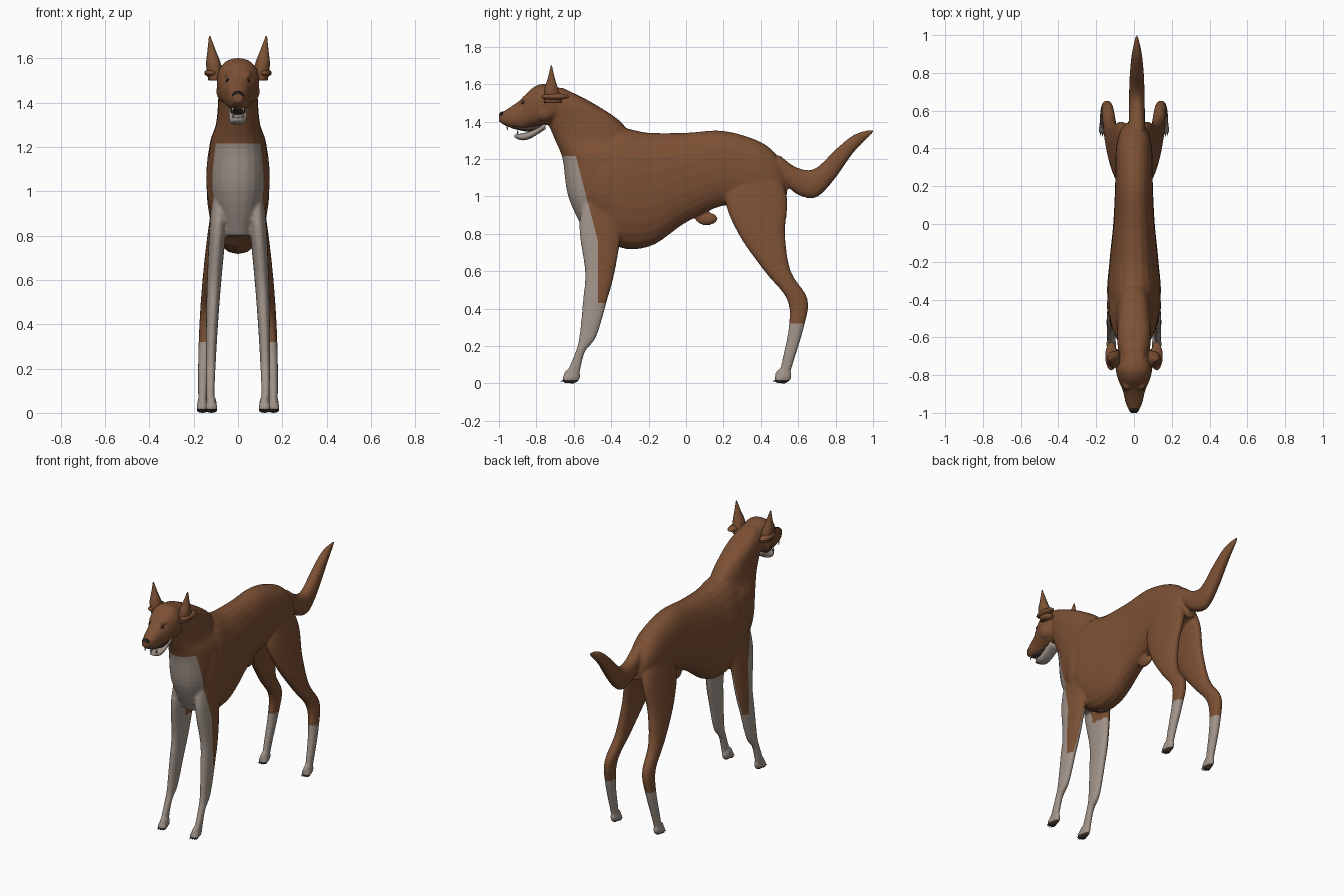
import bpy, bmesh, math
from mathutils import Matrix, Vector

cube = bpy.data.objects.get("Cube")
if cube:
    bpy.data.objects.remove(cube, do_unlink=True)


def material(name, red, green, blue):
    mat = bpy.data.materials.new(name)
    mat.use_nodes = True
    mat.diffuse_color = (red, green, blue, 1)
    shader = mat.node_tree.nodes["Principled BSDF"]
    shader.inputs["Base Color"].default_value = (red, green, blue, 1)
    shader.inputs["Roughness"].default_value = 0.8
    return mat


BROWN = material("brown coat", 0.2, 0.08, 0.034)
PALE = material("pale coat", 0.36, 0.3, 0.26)
DARK = material("dark pads", 0.045, 0.03, 0.025)
BLACK = material("black nose and eyes", 0.015, 0.013, 0.012)
TOOTH = material("tooth ivory", 0.5, 0.45, 0.4)


def smooth_rows(rows, steps=5):
    """Pass a smooth curve through the given cross-sections."""
    points = [Vector(row) for row in [rows[0], *rows, rows[-1]]]
    for before, start, end, after in zip(points, points[1:], points[2:], points[3:]):
        lead, trail = (end - before) / 2, (after - start) / 2
        for step in range(steps):
            t = step / steps
            blend = t * t * (3 - 2 * t)
            yield (start.lerp(end, blend) + lead * (t * (1 - t) ** 2)
                   - trail * (t * t * (1 - t)))
    yield points[-1]


def loft(bm, axis, rows, centre=lambda position: 0, side=1, sides=24):
    """Rows hold position along the axis, low edge, high edge and half width."""
    rings = []
    for position, low, high, width in smooth_rows(rows):
        ring = []
        for corner in range(sides):
            angle = math.tau * corner / sides
            across, along = (math.copysign(abs(wave) ** 0.87, wave)
                             for wave in (math.cos(angle), math.sin(angle)))
            x = side * centre(position) + max(width, 0.002) * across
            edge = (low + high) / 2 + (high - low) / 2 * along
            ring.append(bm.verts.new((x, position, edge) if axis == "y" else (x, edge, position)))
        rings.append(ring)
    for ring, following in zip(rings, rings[1:]):
        for corner in range(sides):
            neighbour = (corner + 1) % sides
            bm.faces.new((ring[corner], ring[neighbour], following[neighbour], following[corner]))
    bm.faces.new(rings[0])
    bm.faces.new(rings[-1])


def ball(bm, location, size):
    bmesh.ops.create_uvsphere(bm, u_segments=16, v_segments=10, radius=1,
                              matrix=Matrix.LocRotScale(Vector(location), None, Vector(size)))


def spike(bm, location, turn):
    place = Matrix.Translation(Vector(location)) @ Matrix.Rotation(turn, 4, "X")
    bmesh.ops.create_cone(bm, cap_ends=True, segments=8, radius1=0.006, radius2=0.001,
                          depth=0.025, matrix=place)


def toes():
    """Give every toe's side, centre line, paw front and setback."""
    for side in (1, -1):
        for x, front in ((.12, -.665), (.16, .47)):
            for step in (-1.5, -.5, .5, 1.5):
                yield side * x + step * .012, front + abs(step) * .006


def finish(name, bm, *mats):
    bmesh.ops.recalc_face_normals(bm, faces=bm.faces[:])
    mesh = bpy.data.meshes.new(name)
    bm.to_mesh(mesh)
    bm.free()
    for mat in mats:
        mesh.materials.append(mat)
    mesh.shade_smooth()
    obj = bpy.data.objects.new(name, mesh)
    bpy.context.collection.objects.link(obj)
    return obj


skin = bmesh.new()

# Trunk from rump to breastbone
loft(skin, "y", [(.54, 1, 1.1, .03), (.5, 1, 1.2, .07), (.4, .95, 1.29, .095), (.2, .95, 1.35, .1),
                 (0, .86, 1.34, .11), (-.2, .73, 1.34, .13), (-.4, .75, 1.36, .14), (-.6, 1, 1.2, .08)])

# Chest and neck
loft(skin, "z", [(.8, -.54, -.3, .07), (1, -.63, -.2, .13), (1.2, -.66, -.2, .13), (1.3, -.7, -.28, .1),
                 (1.4, -.74, -.35, .09), (1.5, -.76, -.5, .085), (1.58, -.78, -.66, .05)])

# Skull and upper muzzle
loft(skin, "y", [(-.62, 1.4, 1.56, .06), (-.75, 1.38, 1.6, .095), (-.82, 1.37, 1.58, .085),
                 (-.88, 1.36, 1.52, .06), (-.95, 1.37, 1.47, .043), (-1, 1.4, 1.44, .02)])

# Tail, tapering quickly near the tip
tail = [(.5, 1.1, 1.22), (.58, 1.02, 1.16), (.66, .99, 1.14), (.72, 1.01, 1.17),
        (.8, 1.1, 1.25), (.9, 1.24, 1.33), (1, 1.34, 1.36)]
loft(skin, "y", [(y, low, high, .005 + .038 * (1 - y ** 8)) for y, low, high in tail],
     lambda y: .015)

# Belly sheath
ball(skin, (0, .11, .88), (.02, .06, .035))

# Leg outlines by height, with width and stance growing by rule
hind = [(1.2, .3, .46), (1, .21, .54), (.8, .28, .53), (.6, .42, .56),
        (.45, .54, .65), (.3, .55, .63), (.1, .51, .57), (.03, .5, .55)]
fore = [(1.1, -.52, -.32), (.85, -.57, -.34), (.6, -.54, -.38), (.45, -.55, -.42),
        (.25, -.57, -.48), (.17, -.59, -.54), (.05, -.64, -.57)]
for side in (1, -1):
    loft(skin, "z", [(z, front, back, .018 + .03 * z) for z, front, back in hind],
         lambda z: .16 - .1 * z * z, side)
    loft(skin, "z", [(z, front, back, .016 + .027 * z) for z, front, back in fore],
         lambda z: .125 - .05 * z * z, side)
    # Paws
    ball(skin, (side * .12, -.61, .04), (.024, .045, .042))
    ball(skin, (side * .16, .52, .04), (.024, .045, .042))
    # Shoulder, brow and cheek
    ball(skin, (side * .1, -.43, 1.06), (.044, .09, .17))
    ball(skin, (side * .04, -.853, 1.525), (.022, .025, .016))
    ball(skin, (side * .06, -.76, 1.45), (.038, .06, .05))
for x, front in toes():
    ball(skin, (x, front + .02, .022), (.009, .02, .023))

# Fuse the forms into one skin
body = finish("body", skin)
fuse = body.modifiers.new("fuse", "REMESH")
fuse.mode = "VOXEL"
fuse.voxel_size = 0.008
soften = body.modifiers.new("soften", "SMOOTH")
soften.factor = 0.5
soften.iterations = 3
graph = bpy.context.evaluated_depsgraph_get()
fused = bpy.data.meshes.new_from_object(body.evaluated_get(graph))
body.modifiers.clear()
body.data = fused
fused.materials.clear()
for mat in (BROWN, PALE, DARK):
    fused.materials.append(mat)

# Cut clean coat borders, then colour by region
SOLE, HIND_SOCK, FORE_SOCK, BIB = .018, .32, .43, 1.215
coat = bmesh.new()
coat.from_mesh(fused)
cuts = [((0, 0, height), (0, 0, 1)) for height in (SOLE, HIND_SOCK, FORE_SOCK, BIB)]
cuts += [((0, -.47, 0), (0, 1, 0)), ((0, -.52, .95), (0, 1, .26))]
cuts += [((side * .11, 0, .6), (side, 0, .08)) for side in (1, -1)]
for point, normal in cuts:
    bmesh.ops.bisect_plane(coat, geom=coat.verts[:] + coat.edges[:] + coat.faces[:],
                           plane_co=point, plane_no=normal)
for face in coat.faces:
    x, y, z = face.calc_center_median()
    chest = z < BIB and y < min(-.47, -.52 - .26 * (z - .95))
    inner = y < -.3 and z < .72 and abs(x) < .11 - .08 * (z - .6)
    sock = z < (FORE_SOCK if y < 0 else HIND_SOCK)
    face.material_index = 2 if z < SOLE else int(chest or inner or sock)
    face.smooth = True
coat.to_mesh(fused)
coat.free()

# Lower jaw and mouth lining
jaw = bmesh.new()
loft(jaw, "y", [(-.75, 1.36, 1.4, .04), (-.83, 1.31, 1.35, .04),
                (-.88, 1.3, 1.336, .036), (-.918, 1.316, 1.33, .015)])
finish("lower_jaw", jaw, PALE)
lining = bmesh.new()
loft(lining, "y", [(-.77, 1.36, 1.39, .035), (-.84, 1.345, 1.375, .034), (-.93, 1.363, 1.385, .03)])
finish("mouth_lining", lining, DARK)

# Nose, eyes and teeth
nose, eyes, teeth = bmesh.new(), bmesh.new(), bmesh.new()
ball(nose, (0, -.982, 1.432), (.027, .018, .021))
for side in (1, -1):
    ball(eyes, (side * .043, -.869, 1.498), (.013, .013, .011))
    spike(teeth, (side * .024, -.955, 1.364), math.pi)
    spike(teeth, (side * .022, -.9, 1.345), 0)
finish("nose", nose, BLACK)
finish("eyes", eyes, BLACK)
finish("teeth", teeth, TOOTH)

# Cropped ears with a folded base
for side, label in ((1, "left_ear"), (-1, "right_ear")):
    ear = bmesh.new()
    loft(ear, "z", [(1.5, -.76, -.66, .034), (1.57, -.76, -.68, .034),
                    (1.63, -.74, -.7, .02), (1.7, -.723, -.717, .003)],
         lambda z: .1 + .14 * (z - 1.5), side, sides=10)
    ball(ear, (side * .12, -.7, 1.533), (.032, .075, .018))
    finish(label, ear, BROWN)

# Claws
claws = bmesh.new()
for x, front in toes():
    spike(claws, (x, front + .003, .014), math.radians(105))
finish("claws", claws, DARK)
